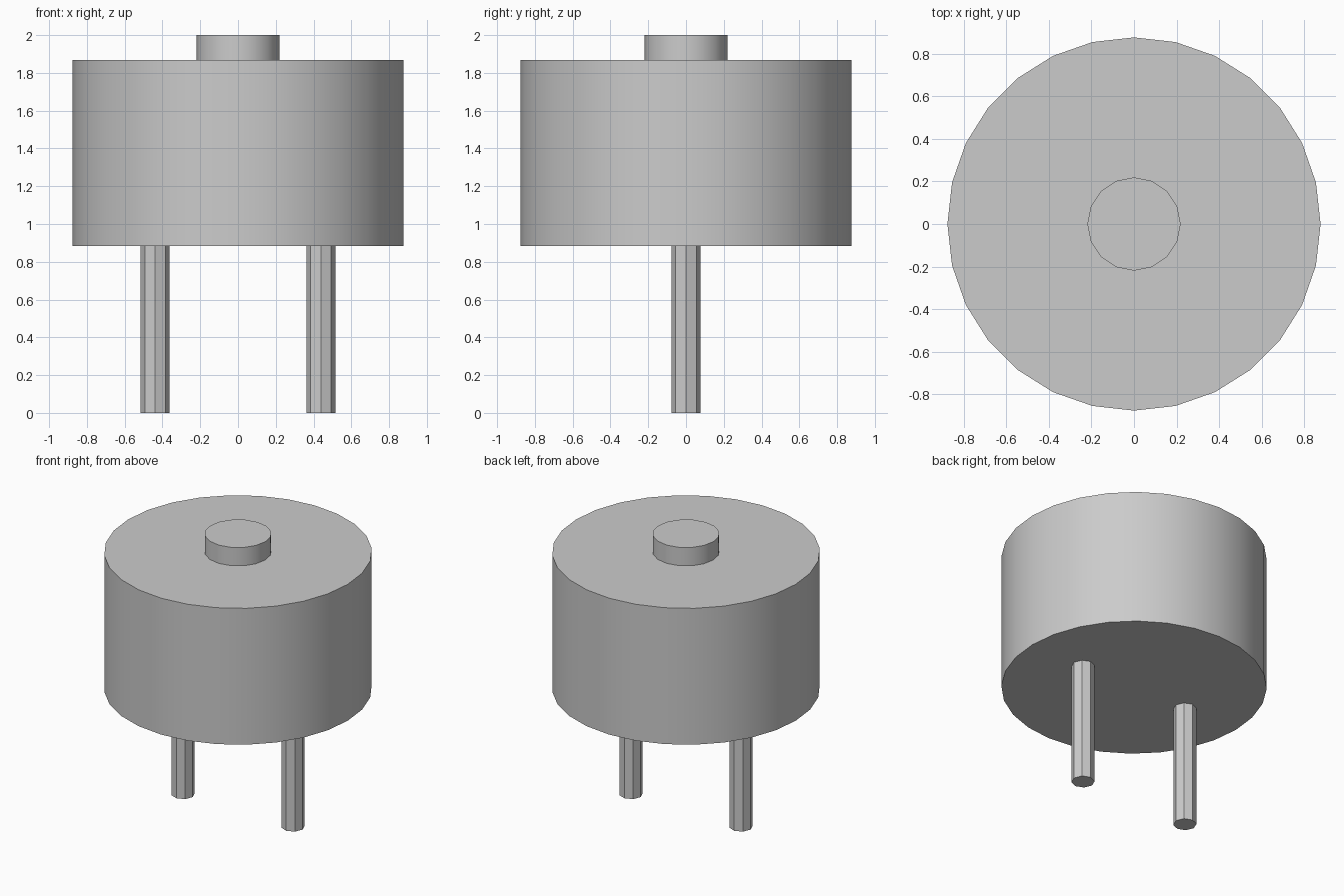
import bpy
import math

cube = bpy.data.objects.get("Cube")
if cube:
    bpy.data.objects.remove(cube, do_unlink=True)

# Single plain grey
grey = bpy.data.materials.new("light_grey")
grey.use_nodes = True
colour = (0.6, 0.6, 0.6, 1.0)
grey.diffuse_color = colour
grey.node_tree.nodes["Principled BSDF"].inputs["Base Color"].default_value = colour


def cylinder(name, sides, radius, bottom, top, x=0.0):
    """Upright capped cylinder with a corner on the x axis."""
    bpy.ops.mesh.primitive_cylinder_add(
        vertices=sides, radius=radius, depth=top - bottom,
        location=(x, 0, (bottom + top) / 2))
    part = bpy.context.object
    part.name = name
    part.data.materials.append(grey)
    bpy.ops.object.shade_smooth_by_angle(angle=math.radians(30))
    return part


# Round housing with a raised button on top
cylinder("housing", 28, 0.877, 0.883, 1.868)
cylinder("top_button", 16, 0.219, 1.868, 2.0)

# Pair of octagonal pins underneath
for side, x in (("left", 0.439), ("right", -0.439)):
    cylinder(side + "_pin", 8, 0.077, 0.0, 0.883, x)
